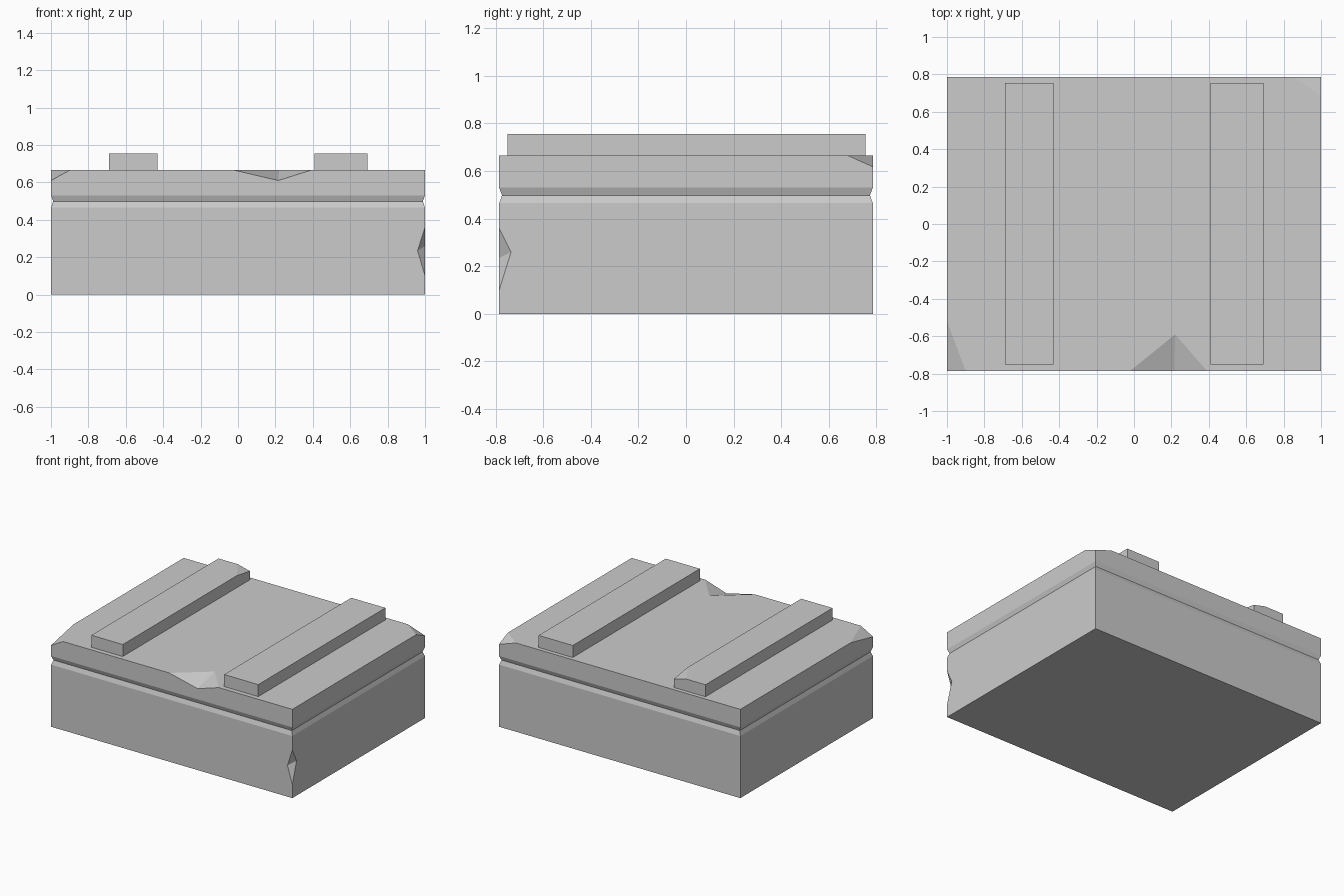
import bpy, bmesh
from mathutils import Vector

if "Cube" in bpy.data.objects:
    bpy.data.objects.remove(bpy.data.objects["Cube"])


def make_object(name, bm):
    bmesh.ops.recalc_face_normals(bm, faces=bm.faces[:])
    mesh = bpy.data.meshes.new(name)
    bm.to_mesh(mesh)
    bm.free()
    obj = bpy.data.objects.new(name, mesh)
    bpy.context.collection.objects.link(obj)
    return obj


def stacked_block(name, x0, x1, y0, y1, profile):
    """Rectangular block from stacked (inset, z) rings."""
    bm = bmesh.new()
    rings = []
    for d, z in profile:
        corners = ((x0 + d, y0 + d), (x1 - d, y0 + d), (x1 - d, y1 - d), (x0 + d, y1 - d))
        rings.append([bm.verts.new((x, y, z)) for x, y in corners])
    for a, b in zip(rings, rings[1:]):
        for i in range(4):
            j = (i + 1) % 4
            bm.faces.new((a[i], a[j], b[j], b[i]))
    bm.faces.new(rings[0])
    bm.faces.new(rings[-1])
    return make_object(name, bm)


def chip(target, removed, kept):
    """Cut a tetrahedral chip; removed points are pushed outward past the surface."""
    kept = [Vector(p) for p in kept]
    pushed = []
    for p in map(Vector, removed):
        pushed.append(p + 0.3 * sum((p - k for k in kept), Vector()))
    bm = bmesh.new()
    v = [bm.verts.new(p) for p in pushed + kept]
    for i in range(4):
        bm.faces.new([v[j] for j in range(4) if j != i])
    cutter = make_object("chip_cutter", bm)
    cutter.hide_render = True
    cutter.hide_viewport = True
    mod = target.modifiers.new("chip", 'BOOLEAN')
    mod.operation = 'DIFFERENCE'
    mod.solver = 'EXACT'
    mod.object = cutter


# Stone block with a shallow V groove running all the way round
Y, T = 0.785, 0.665
block = stacked_block("stone_block", -1, 1, -Y, Y,
                      [(0, 0), (0, 0.465), (0.012, 0.498), (0, 0.53), (0, T)])

# Notch in the front top edge
chip(block, [(-0.02, -Y, T), (0.39, -Y, T)], [(0.22, -0.59, T), (0.215, -Y, 0.61)])
# Notch in the front right vertical edge
chip(block, [(1, -Y, 0.10), (1, -Y, 0.36)], [(0.96, -Y, 0.235), (1, -0.735, 0.26)])
# Broken top corners: front left and back right
chip(block, [(-1, -Y, T)], [(-0.90, -Y, T), (-1, -0.52, T), (-1, -Y, 0.61)])
chip(block, [(1, Y, T)], [(0.86, Y, T), (1, 0.68, T), (1, Y, 0.618)])

# Two raised slats on top, the left one with a chipped back corner
S = 0.755
left_slat = stacked_block("left_slat", -0.69, -0.43, -0.75, S, [(0, T), (0, S)])
right_slat = stacked_block("right_slat", 0.41, 0.693, -0.75, S, [(0, T), (0, S)])
chip(left_slat, [(-0.43, S, S)], [(-0.53, S, S), (-0.43, 0.60, S), (-0.43, S, 0.73)])
